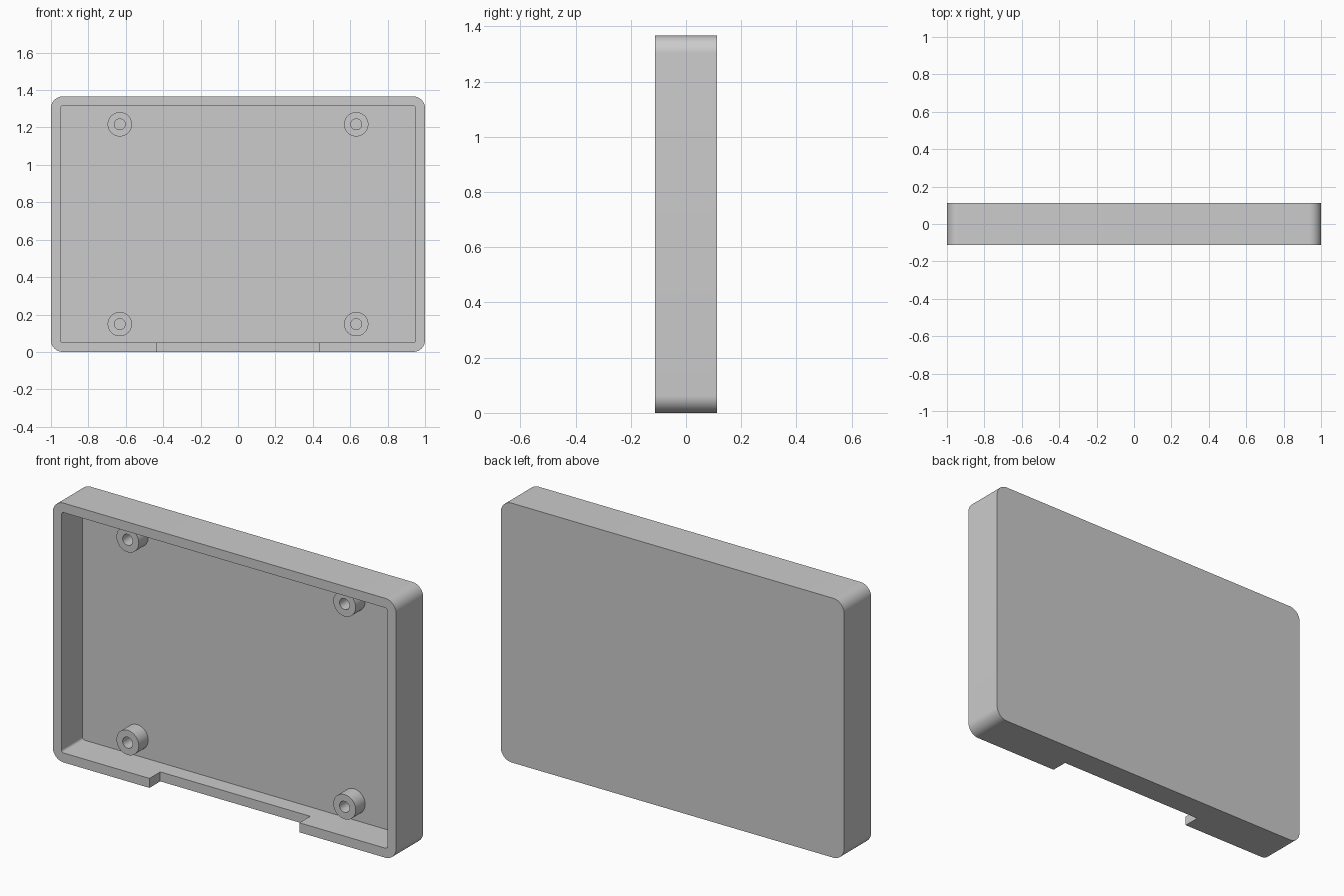
import bpy, bmesh, math

if "Cube" in bpy.data.objects:
    bpy.data.objects.remove(bpy.data.objects["Cube"])

HEIGHT, HALF_DEPTH, WALL = 1.366, 0.113, 0.05
MID_Z = HEIGHT / 2
FLOOR_Y = HALF_DEPTH - WALL


def arc(cx, cz, r, start, end, steps):
    return [(cx + r * math.cos(math.radians(start + (end - start) * i / steps)),
             cz + r * math.sin(math.radians(start + (end - start) * i / steps)))
            for i in range(steps + 1)]


def rounded_rect(x0, x1, z0, z1, r):
    centres = [(x1 - r, z1 - r), (x0 + r, z1 - r), (x0 + r, z0 + r), (x1 - r, z0 + r)]
    return [p for i, (cx, cz) in enumerate(centres)
            for p in arc(cx, cz, r, i * 90, i * 90 + 90, 12)]


def prism(name, outline, y0, y1):
    """Extrude an x-z outline along y."""
    bm = bmesh.new()
    face = bm.faces.new([bm.verts.new((x, y0, z)) for x, z in outline])
    ext = bmesh.ops.extrude_face_region(bm, geom=[face], use_keep_orig=True)
    moved = [v for v in ext["geom"] if isinstance(v, bmesh.types.BMVert)]
    bmesh.ops.translate(bm, verts=moved, vec=(0, y1 - y0, 0))
    bmesh.ops.recalc_face_normals(bm, faces=bm.faces)
    return make_object(name, bm)


def make_object(name, bm):
    mesh = bpy.data.meshes.new(name)
    bm.to_mesh(mesh)
    bm.free()
    obj = bpy.data.objects.new(name, mesh)
    bpy.context.collection.objects.link(obj)
    return obj


def select(obj):
    bpy.ops.object.select_all(action='DESELECT')
    obj.select_set(True)
    bpy.context.view_layer.objects.active = obj


def smooth(obj):
    select(obj)
    bpy.ops.object.shade_smooth_by_angle(angle=math.radians(30))


def cut(target, cutter):
    cutter.hide_render = True
    mod = target.modifiers.new("cut", 'BOOLEAN')
    mod.operation, mod.solver, mod.object = 'DIFFERENCE', 'EXACT', cutter
    select(target)
    bpy.ops.object.modifier_apply(modifier=mod.name)
    bpy.data.objects.remove(cutter)


def standoff(name, x, z):
    """Hollow screw post rising from the case floor, open where it meets it."""
    front = FLOOR_Y - 0.079
    sides = 48
    bm = bmesh.new()
    loops = []
    for r, y in [(0.065, FLOOR_Y), (0.065, front), (0.029, front), (0.029, FLOOR_Y)]:
        loops.append([bm.verts.new((x + px, y, z + pz))
                      for px, pz in arc(0, 0, r, 0, 360, sides)[:-1]])
    for a, b in zip(loops, loops[1:]):
        for i in range(sides):
            j = (i + 1) % sides
            bm.faces.new((a[i], a[j], b[j], b[i]))
    obj = make_object(name, bm)
    smooth(obj)


# Tray-shaped case: rounded block, hollowed from the front
case = prism("case", rounded_rect(-1, 1, 0, HEIGHT, 0.063), -HALF_DEPTH, HALF_DEPTH)
cut(case, prism("pocket_cutter",
                rounded_rect(-1 + WALL, 1 - WALL, WALL, HEIGHT - WALL, 0.014),
                -0.3, FLOOR_Y))

# Wide notch in the front edge of the bottom wall
cut(case, prism("notch_cutter",
                [(-0.437, -0.1), (0.437, -0.1), (0.437, 0.1), (-0.437, 0.1)],
                -0.3, -HALF_DEPTH + 0.09))
smooth(case)

# Four screw standoffs
for sx, side in ((-1, "left"), (1, "right")):
    for sz, level in ((-1, "lower"), (1, "upper")):
        standoff(f"standoff_{level}_{side}", sx * 0.632, MID_Z + sz * 0.534)
